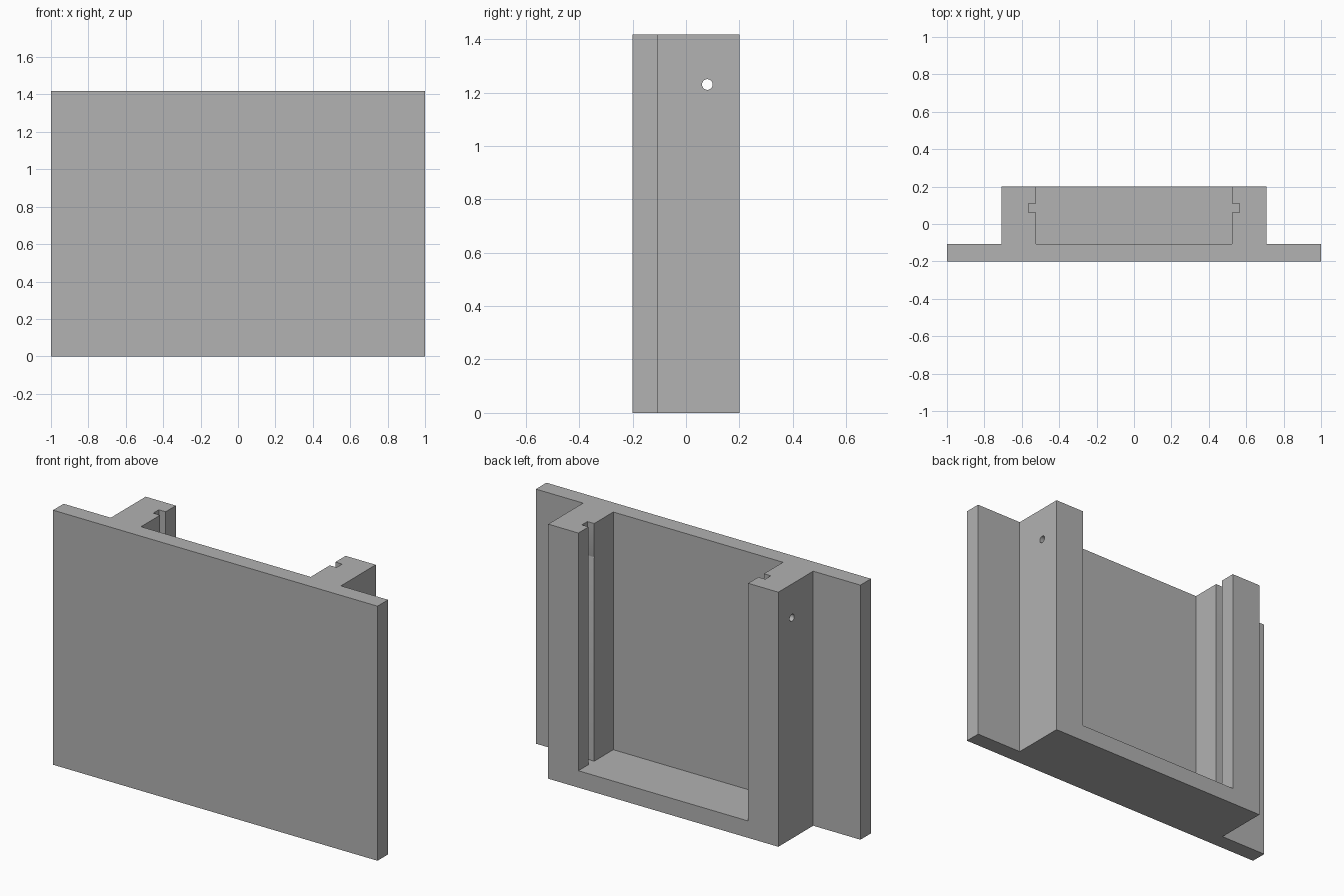
import bpy
import bmesh
from math import pi
from mathutils import Matrix

if "Cube" in bpy.data.objects:
    bpy.data.objects.remove(bpy.data.objects["Cube"])

HEIGHT = 1.418
FRONT, PLATE_BACK, BACK = -0.2, -0.107, 0.2
POST_OUT, POST_IN, GROOVE = 0.709, 0.523, 0.565
GROOVE_FRONT, GROOVE_BACK = 0.061, 0.11
SILL = 0.094

grey = bpy.data.materials.new("plain grey")
grey.use_nodes = True
grey.diffuse_color = (0.445, 0.445, 0.445, 1)
grey.node_tree.nodes["Principled BSDF"].inputs["Base Color"].default_value = grey.diffuse_color


def add_object(name, bm):
    bmesh.ops.recalc_face_normals(bm, faces=bm.faces)
    mesh = bpy.data.meshes.new(name)
    bm.to_mesh(mesh)
    bm.free()
    mesh.materials.append(grey)
    obj = bpy.data.objects.new(name, mesh)
    bpy.context.collection.objects.link(obj)
    return obj


def mirrored_prism(name, half, bottom, top):
    """Extrude a plan outline given by its +x half, mirrored across x."""
    outline = half + [(-x, y) for x, y in reversed(half)]
    bm = bmesh.new()
    face = bm.faces.new([bm.verts.new((x, y, bottom)) for x, y in outline])
    grown = bmesh.ops.extrude_face_region(bm, geom=[face])["geom"]
    verts = [v for v in grown if isinstance(v, bmesh.types.BMVert)]
    bmesh.ops.translate(bm, verts=verts, vec=(0, 0, top - bottom))
    return add_object(name, bm)


def cut(target, cutter):
    cutter.hide_render = True
    mod = target.modifiers.new("cut", 'BOOLEAN')
    mod.operation = 'DIFFERENCE'
    mod.solver = 'EXACT'
    mod.object = cutter
    bpy.context.view_layer.objects.active = target
    bpy.ops.object.modifier_apply(modifier=mod.name)
    bpy.data.objects.remove(cutter)


# Front plate with the raised block behind it
frame = mirrored_prism("slotted_frame", [
    (1, FRONT), (1, PLATE_BACK), (POST_OUT, PLATE_BACK), (POST_OUT, BACK)], 0, HEIGHT)

# Open recess with a panel groove in each post, leaving a sill at the bottom
recess = mirrored_prism("recess_cutter", [
    (POST_IN, PLATE_BACK), (POST_IN, GROOVE_FRONT), (GROOVE, GROOVE_FRONT),
    (GROOVE, GROOVE_BACK), (POST_IN, GROOVE_BACK), (POST_IN, BACK + 0.1)],
    SILL, HEIGHT + 0.1)
cut(frame, recess)

# Pin hole running through both posts
bm = bmesh.new()
bmesh.ops.create_cone(bm, cap_ends=True, segments=32, radius1=0.02, radius2=0.02, depth=2,
                      matrix=Matrix.Translation((0, 0.08, 1.23)) @ Matrix.Rotation(pi / 2, 4, 'Y'))
cut(frame, add_object("pin_hole_cutter", bm))

# Crisp edges, smooth hole walls
frame.select_set(True)
bpy.context.view_layer.objects.active = frame
bpy.ops.object.shade_smooth_by_angle(angle=pi / 6)
